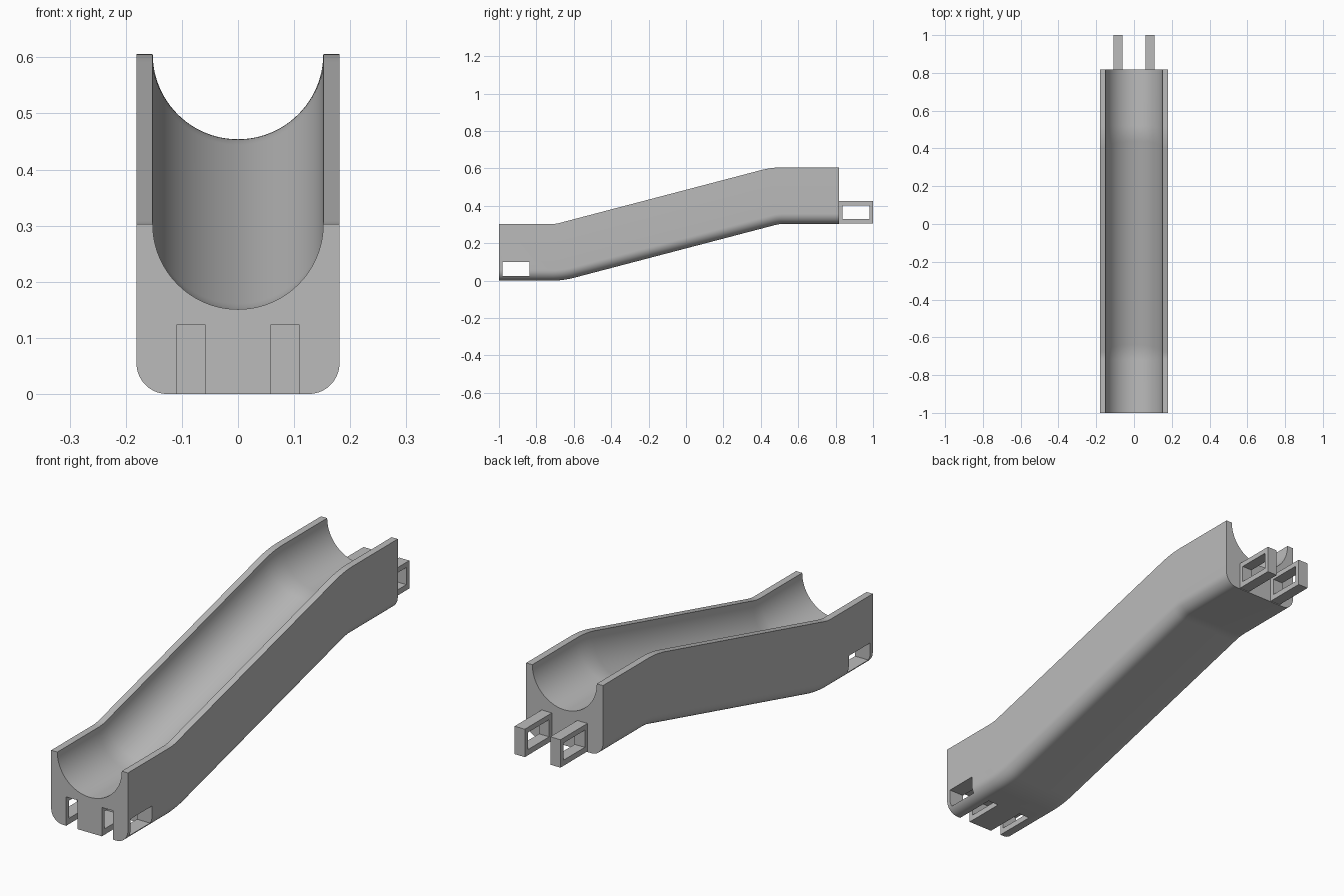
import bpy, bmesh, math
from mathutils import Vector

default = bpy.data.objects.get("Cube")
if default:
    bpy.data.objects.remove(default, do_unlink=True)

grey = bpy.data.materials.new("light grey plastic")
grey.use_nodes = True
GREY = (0.5, 0.5, 0.5, 1)
grey.diffuse_color = GREY
grey.node_tree.nodes["Principled BSDF"].inputs["Base Color"].default_value = GREY

HALF, HEIGHT, GROOVE, CORNER = 0.181, 0.303, 0.152, 0.055
BODY_END = 0.818


def add_object(name, bm):
    bmesh.ops.recalc_face_normals(bm, faces=bm.faces)
    mesh = bpy.data.meshes.new(name)
    bm.to_mesh(mesh)
    bm.free()
    mesh.materials.append(grey)
    obj = bpy.data.objects.new(name, mesh)
    bpy.context.collection.objects.link(obj)
    return obj


def box(name, low, high):
    bm = bmesh.new()
    bmesh.ops.create_cube(bm, size=1)
    for v in bm.verts:
        v.co = [l + (c + 0.5) * (h - l) for c, l, h in zip(v.co, low, high)]
    return add_object(name, bm)


def cut(obj, cutter):
    cutter.hide_render = True
    mod = obj.modifiers.new("cut", 'BOOLEAN')
    mod.operation, mod.solver, mod.object = 'DIFFERENCE', 'EXACT', cutter
    bpy.context.view_layer.objects.active = obj
    bpy.ops.object.modifier_apply(modifier=mod.name)
    bpy.data.objects.remove(cutter, do_unlink=True)


def arc(cx, cz, r, start, end, steps):
    angles = [math.radians(start + (end - start) * i / steps) for i in range(steps + 1)]
    return [(cx + r * math.cos(a), cz + r * math.sin(a)) for a in angles]


# Channel cross-section: rounded underside, half-round groove on top
profile = [(HALF, HEIGHT), (GROOVE, HEIGHT)]
profile += arc(0, HEIGHT, GROOVE, 0, -180, 48)[1:]
profile += [(-HALF, HEIGHT)]
profile += arc(-HALF + CORNER, CORNER, CORNER, 180, 270, 10)
profile += arc(HALF - CORNER, CORNER, CORNER, 270, 360, 10)

# Path of the underside: level, bend up, slope, bend level
slope = math.radians(14.4)
bend, steps = 0.48, 10
path = [(-1, 0, 0)]
for i in range(steps + 1):
    a = slope * i / steps
    path.append((-0.72 + bend * math.sin(a), bend * (1 - math.cos(a)), a))
inner = bend - HEIGHT
for i in range(steps + 1):
    a = slope * (1 - i / steps)
    path.append((0.52 - inner * math.sin(a), HEIGHT - inner * (1 - math.cos(a)), a))
path.append((BODY_END, HEIGHT, 0))

bm = bmesh.new()
rings = [[bm.verts.new((x, y - z * math.sin(a), h + z * math.cos(a))) for x, z in profile]
         for y, h, a in path]
for r0, r1 in zip(rings, rings[1:]):
    for i in range(len(profile)):
        j = (i + 1) % len(profile)
        bm.faces.new((r0[i], r0[j], r1[j], r1[i]))
bm.faces.new(rings[0])
bm.faces.new(rings[-1])
body = add_object("channel_body", bm)

# Sockets at the low end, with a cross hole through them
for s in (-1, 1):
    x0, x1 = sorted((s * 0.058, s * 0.11))
    cut(body, box("socket_cutter", (x0, -1.1, -0.1), (x1, -0.815, 0.123)))
cut(body, box("hole_cutter", (-0.3, -0.982, 0.025), (0.3, -0.838, 0.1)))

# Window-framed tabs at the high end
parts = [body]
for side, s in (("right", -1), ("left", 1)):
    x0, x1 = sorted((s * 0.06, s * 0.108))
    tab = box(side + "_tab", (x0, BODY_END, HEIGHT + 0.003), (x1, 1, 0.425))
    cut(tab, box("window_cutter", (x0 - 0.1, 0.836, 0.33), (x1 + 0.1, 0.98, 0.403)))
    parts.append(tab)

# Smooth the curves, keep edges sharp
bpy.ops.object.select_all(action='DESELECT')
for obj in parts:
    obj.select_set(True)
bpy.context.view_layer.objects.active = body
bpy.ops.object.shade_smooth_by_angle(angle=math.radians(30))
